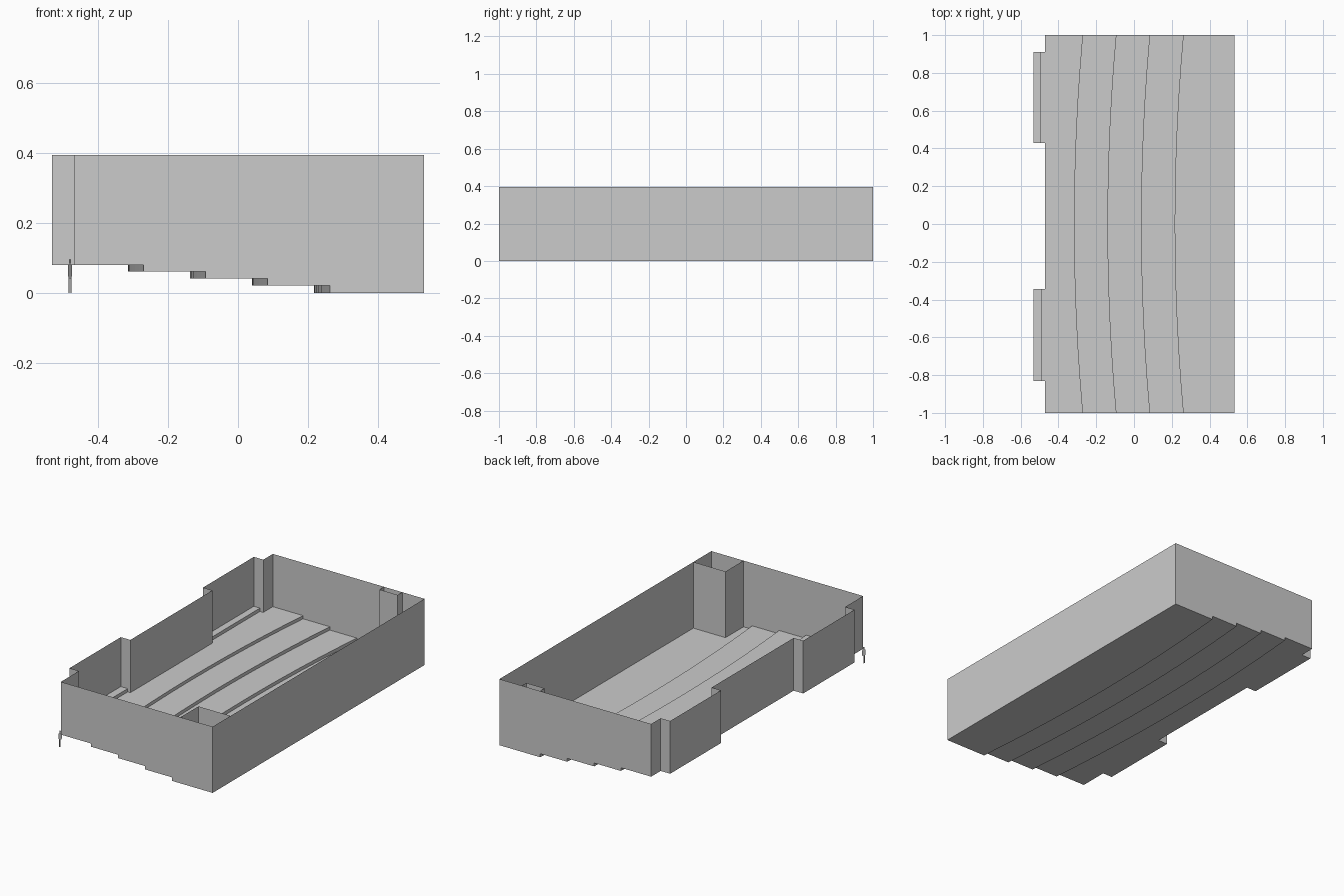
import bpy
import math

if "Cube" in bpy.data.objects:
    bpy.data.objects.remove(bpy.data.objects["Cube"])

TOP = 0.395
XL, XR = -0.47, 0.5325            # main left and right wall planes
BAY = -0.5325                     # outer face of the bays
EDGES = [-0.27, -0.093, 0.085, 0.263]      # riser positions at the end walls
LEVELS = [0.08, 0.061, 0.041, 0.021, 0.0]  # floor heights, left to right
BAYS = {"lower": (-0.83, -0.345, -0.487), "upper": (0.43, 0.91, -0.492)}
N = 12


def make(name, verts, faces):
    mesh = bpy.data.meshes.new(name)
    mesh.from_pydata(verts, [], faces)
    mesh.update()
    obj = bpy.data.objects.new(name, mesh)
    bpy.context.collection.objects.link(obj)
    return obj


def wall(name, path, z0, z1=TOP):
    """Thin vertical sheet following a plan path."""
    n = len(path)
    verts = [(x, y, z) for z in (z0, z1) for x, y in path]
    make(name, verts, [(i, i + 1, n + i + 1, n + i) for i in range(n - 1)])


def arc(x):
    """Shallow curve bulging to -x in the middle of the room."""
    r = (1 + 0.045 ** 2) / (2 * 0.045)
    a = math.asin(1 / r)
    pts = []
    for i in range(N + 1):
        t = -a + 2 * a * i / N
        pts.append((x + r * math.cos(a) - r * math.cos(t), r * math.sin(t)))
    return pts


# Floor terraces and curved risers
curves = [arc(e) for e in EDGES]
borders = [[(XL, -1), (XL, 1)]] + curves + [[(XR, -1), (XR, 1)]]
for i, z in enumerate(LEVELS):
    ring = borders[i] + borders[i + 1][::-1]
    # straight-sided ends share one outline polygon
    make(f"floor_terrace_{i + 1}", [(x, y, z) for x, y in ring],
         [tuple(range(len(ring)))[::-1]])
for i, c in enumerate(curves):
    wall(f"riser_{i + 1}", c, LEVELS[i + 1], LEVELS[i])

# End walls with stepped lower edges
xs = [XL] + EDGES + [XR]
for name, y in (("front_wall", -1), ("back_wall", 1)):
    verts, faces = [], []
    for i, z in enumerate(LEVELS):
        a, b = xs[i], xs[i + 1]
        verts += [(a, y, z), (b, y, z), (b, y, TOP), (a, y, TOP)]
        faces.append(tuple(range(4 * i, 4 * i + 4)))
    make(name, verts, faces)

# Right wall, corner closet and shallow back pier
wall("right_wall", [(XR, -1), (XR, 1)], 0)
wall("corner_closet", [(XR, -0.83), (0.32, -0.83), (0.32, -1)], 0)
wall("back_pier", [(0.264, 1), (0.264, 0.957), (0.385, 0.957), (0.385, 1)], 0)

# Left wall following the two bays
path = [(XL, -1)]
for y0, y1, _ in BAYS.values():
    path += [(XL, y0), (BAY, y0), (BAY, y1), (XL, y1)]
wall("left_wall", path + [(XL, 1)], LEVELS[0])

# Bay floors and the low ledge inside each bay
for name, (y0, y1, x) in BAYS.items():
    z, h = LEVELS[0], 0.1
    make(f"{name}_bay_floor",
         [(BAY, y0, z), (XL, y0, z), (XL, y1, z), (BAY, y1, z)], [(0, 1, 2, 3)])
    make(f"{name}_bay_ledge",
         [(x, y0, z), (x, y1, z), (x, y0, h), (x, y1, h), (BAY, y0, h), (BAY, y1, h)],
         [(0, 1, 3, 2), (2, 3, 5, 4)])

# Flat scale figure by the front left corner: half outline (width, height), mirrored
half = [(0.001, 0.045), (0.002, 0.0), (0.006, 0.0), (0.006, 0.045), (0.009, 0.048),
        (0.0095, 0.076), (0.007, 0.082), (0.002, 0.084), (0.0045, 0.088),
        (0.0045, 0.094), (0.002, 0.098)]
outline = half + [(-w, h) for w, h in reversed(half)]
make("scale_figure", [(-0.481 + 0.65 * w, -0.991 + 0.75 * w, h) for w, h in outline],
     [tuple(range(len(outline)))])
